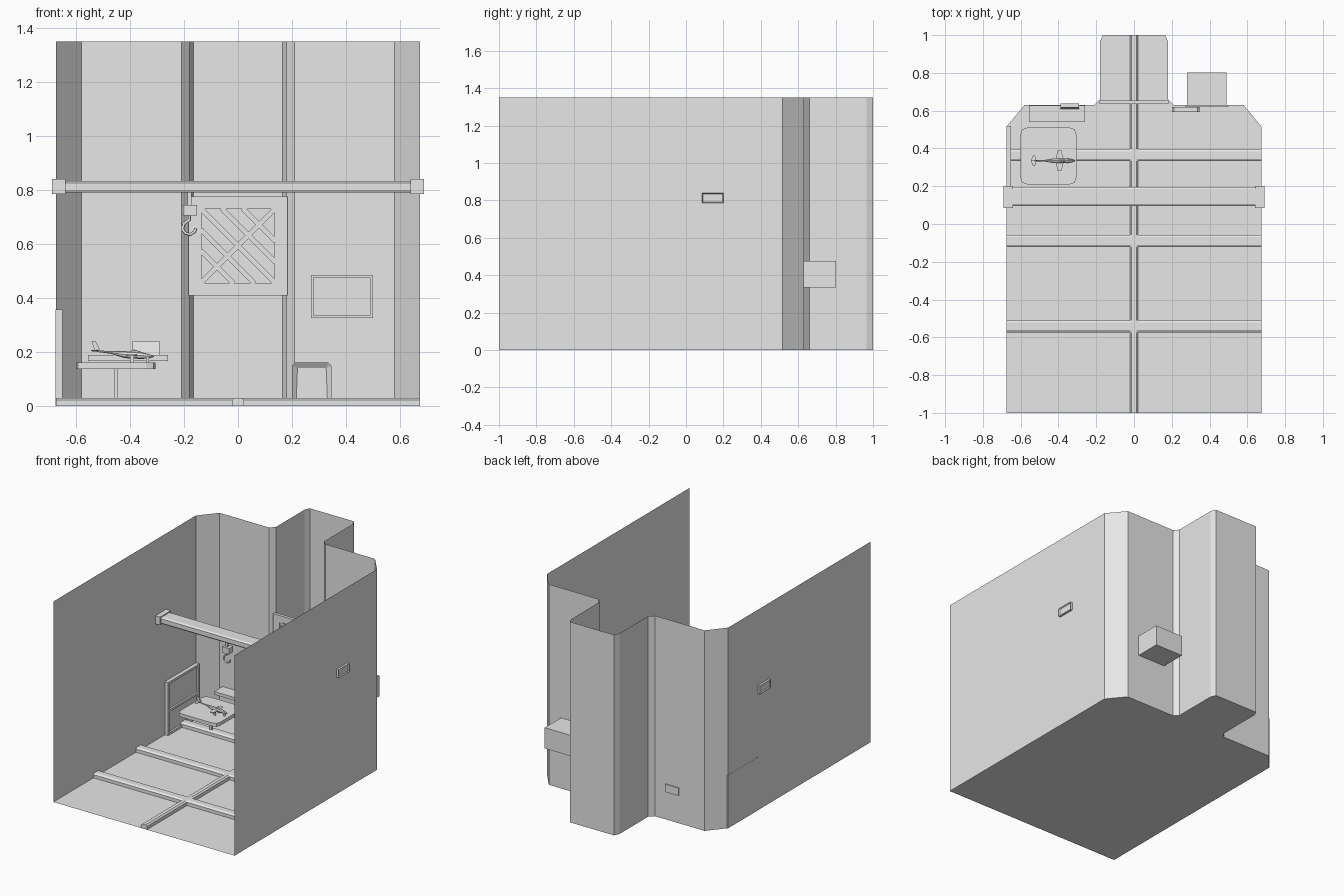
import bpy, bmesh, math
from mathutils import Vector, Matrix

if "Cube" in bpy.data.objects:
    bpy.data.objects.remove(bpy.data.objects["Cube"])

grey = bpy.data.materials.new("light_grey")
grey.diffuse_color = (0.8, 0.8, 0.8, 1)
grey.use_nodes = True
grey.node_tree.nodes["Principled BSDF"].inputs["Base Color"].default_value = grey.diffuse_color


def finish(name, bm):
    me = bpy.data.meshes.new(name)
    bm.to_mesh(me)
    bm.free()
    me.materials.append(grey)
    ob = bpy.data.objects.new(name, me)
    bpy.context.collection.objects.link(ob)
    return ob


def add_box(bm, x0, x1, y0, y1, z0, z1, rot=None):
    c = Vector(((x0 + x1) / 2, (y0 + y1) / 2, (z0 + z1) / 2))
    m = Matrix.Translation(c) @ (rot or Matrix()) @ Matrix.Diagonal((x1 - x0, y1 - y0, z1 - z0, 1))
    return bmesh.ops.create_cube(bm, size=1, matrix=m)["verts"]


def boxes(name, *dims):
    bm = bmesh.new()
    for d in dims:
        add_box(bm, *d)
    return finish(name, bm)


def prism(name, pts, offset, inset=None):
    """Extrude a 3D outline by offset; optionally recess the starting face."""
    bm = bmesh.new()
    face = bm.faces.new([bm.verts.new(p) for p in pts])
    r = bmesh.ops.extrude_face_region(bm, geom=[face], use_keep_orig=True)
    vs = [g for g in r["geom"] if isinstance(g, bmesh.types.BMVert)]
    bmesh.ops.translate(bm, verts=vs, vec=offset)
    bmesh.ops.recalc_face_normals(bm, faces=bm.faces)
    if inset:
        bmesh.ops.inset_region(bm, faces=[face], thickness=inset[0], depth=-inset[1])
    return finish(name, bm)


def loft(bm, sections, n=8):
    """Round body along x from (x, y, z, radius) sections."""
    rings = [[bm.verts.new((x, y + r * math.cos(2 * math.pi * i / n), z + r * math.sin(2 * math.pi * i / n)))
              for i in range(n)] for x, y, z, r in sections]
    for a, b in zip(rings, rings[1:]):
        for i in range(n):
            j = (i + 1) % n
            bm.faces.new((a[i], a[j], b[j], b[i]))
    bm.faces.new(rings[0][::-1])
    bm.faces.new(rings[-1])


# Room outline, right half mirrored to the left
half = [(0.675, -1), (0.675, 0.515), (0.58, 0.63), (0.21, 0.63), (0.18, 0.66), (0.18, 0.965), (0.165, 1)]
outline = half + [(-x, y) for x, y in reversed(half)]
H = 1.35

# Walls: thin sheets, with a hole for the window recess
bm = bmesh.new()


def quad(*pts):
    bm.faces.new([bm.verts.new(p) for p in pts])


def wall(p, q, z0=0, z1=H):
    quad((*p, z1), (*q, z1), (*q, z0), (*p, z0))


wx0, wx1, wz0, wz1, wy = 0.28, 0.49, 0.335, 0.475, 0.63
for p, q in zip(outline, outline[1:]):
    if p == (0.58, 0.63):
        wall(p, (wx1, wy))
        wall((wx0, wy), q)
        wall((wx1, wy), (wx0, wy), 0, wz0)
        wall((wx1, wy), (wx0, wy), wz1, H)
    else:
        wall(p, q)
bmesh.ops.remove_doubles(bm, verts=bm.verts, dist=1e-5)
finish("walls", bm)

# Window recess behind the back wall
bm = bmesh.new()
wb = 0.803
wall((wx1, wy), (wx1, wb), wz0, wz1)
wall((wx1, wb), (wx0, wb), wz0, wz1)
wall((wx0, wb), (wx0, wy), wz0, wz1)
quad((wx0, wy, wz0), (wx1, wy, wz0), (wx1, wb, wz0), (wx0, wb, wz0))
quad((wx0, wb, wz1), (wx1, wb, wz1), (wx1, wy, wz1), (wx0, wy, wz1))
bmesh.ops.remove_doubles(bm, verts=bm.verts, dist=1e-5)
finish("window_recess", bm)
boxes("window_frame",
      (0.27, wx0, 0.622, wy, 0.325, 0.485), (wx1, 0.5, 0.622, wy, 0.325, 0.485),
      (wx0, wx1, 0.622, wy, 0.325, wz0), (wx0, wx1, 0.622, wy, wz1, 0.485))

# Floor with hollow raised ridges in a grid
bm = bmesh.new()
bm.faces.new([bm.verts.new((x, y, 0)) for x, y in outline])
rows = (0.365, -0.09, -0.542)
cuts = [((s * w, 0, 0), (1, 0, 0)) for w in (0.022, 0.012) for s in (-1, 1)]
cuts += [((0, r + s * w, 0), (0, 1, 0)) for r in rows for w in (0.032, 0.02) for s in (-1, 1)]
for co, no in cuts:
    bmesh.ops.bisect_plane(bm, geom=bm.verts[:] + bm.edges[:] + bm.faces[:], plane_co=co, plane_no=no)


def on_ridge(c, wx, wr):
    return abs(c.x) < wx or any(abs(c.y - r) < wr for r in rows)


ridge = [f for f in bm.faces if on_ridge(f.calc_center_median(), 0.022, 0.032)]
res = bmesh.ops.extrude_face_region(bm, geom=ridge)
for v in res["geom"]:
    if isinstance(v, bmesh.types.BMVert):
        v.co.z = 0.03 if on_ridge(v.co, 0.0125, 0.0205) else 0.022
finish("floor", bm)

# Crane beam with end carriages passing through the walls
beam = [(0.1, 0.79), (0.19, 0.79), (0.196, 0.8), (0.196, 0.826), (0.185, 0.833),
        (0.105, 0.833), (0.094, 0.826), (0.094, 0.8)]
prism("crane_beam", [(-0.645, y, z) for y, z in beam], (1.29, 0, 0))
for s, side in ((-1, "left"), (1, "right")):
    prism("crane_carriage_" + side,
          [(s * 0.69, y, z) for y, z in ((0.085, 0.785), (0.2, 0.785), (0.2, 0.84), (0.085, 0.84))],
          (-s * 0.05, 0, 0), (0.008, 0.006))

# Hoist block, cable and hook
boxes("hoist_block", (-0.203, -0.152, 0.12, 0.165, 0.705, 0.745))
boxes("hoist_cable", (-0.188, -0.172, 0.134, 0.15, 0.745, 0.792))
cu = bpy.data.curves.new("hook_path", "CURVE")
cu.dimensions = "3D"
cu.bevel_depth, cu.bevel_resolution, cu.use_fill_caps = 0.006, 1, True
pts = [(-0.18, 0.705), (-0.18, 0.69), (-0.2, 0.675), (-0.206, 0.655),
       (-0.195, 0.64), (-0.177, 0.635), (-0.161, 0.645), (-0.156, 0.658)]
sp = cu.splines.new("POLY")
sp.points.add(len(pts) - 1)
for p, (x, z) in zip(sp.points, pts):
    p.co = (x, 0.142, z, 1)
tmp = bpy.data.objects.new("hook_path", cu)
bpy.context.collection.objects.link(tmp)
me = bpy.data.meshes.new_from_object(tmp.evaluated_get(bpy.context.evaluated_depsgraph_get()))
bpy.data.objects.remove(tmp)
me.materials.clear()
me.materials.append(grey)
bpy.context.collection.objects.link(bpy.data.objects.new("hoist_hook", me))

# Lattice panel across the alcove
bm = bmesh.new()
y0, y1, zc = 0.635, 0.655, 0.593
for d in ((-0.183, -0.135, 0.41, 0.776), (0.135, 0.183, 0.41, 0.776),
          (-0.135, 0.135, 0.41, 0.456), (-0.135, 0.135, 0.73, 0.776)):
    add_box(bm, d[0], d[1], y0, y1, d[2], d[3])
k = math.sqrt(0.5)
for off in (-0.11, -0.055, 0, 0.055, 0.11):
    h = 0.135 / k - abs(off) + 0.005
    cx, cz = off * k, zc + off * k
    add_box(bm, cx - h, cx + h, y0 + 0.003, y1 - 0.003, cz - 0.009, cz + 0.009,
            Matrix.Rotation(math.radians(45), 4, "Y"))
h = 0.135 / k + 0.005
add_box(bm, -h, h, y0 + 0.002, y1 - 0.002, zc - 0.009, zc + 0.009, Matrix.Rotation(math.radians(-45), 4, "Y"))
finish("lattice_panel", bm)

# Framed board on the left wall
bars = [(-0.662, -0.65, a, a + 0.015, 0, 0.358) for a in (0.185, 0.505)]
bars += [(-0.662, -0.65, 0.2, 0.505, a, a + 0.015) for a in (0, 0.155, 0.343)]
boxes("wall_board", (-0.676, -0.662, 0.185, 0.52, 0, 0.358), *bars)

# Low hatch by the back wall
hatch = [(0.2, 0), (0.347, 0), (0.347, 0.148), (0.335, 0.16), (0.212, 0.16), (0.2, 0.148)]
prism("low_hatch", [(x, 0.592, z) for x, z in hatch], (0, 0.028, 0), (0.022, 0.014))

# Shelf and monitor at the back
boxes("shelf", (-0.555, -0.26, 0.54, 0.628, 0.167, 0.188))
prism("monitor", [(-0.39, y, z) for y, z in ((0.608, 0.188), (0.638, 0.188), (0.638, 0.24), (0.618, 0.24))],
      (0.1, 0, 0))

# Table: chamfered top on a single post
corner = [(0.148, 0.115), (0.139, 0.141), (0.113, 0.15)]
top = []
for sx, sy in ((1, 1), (-1, 1), (-1, -1), (1, -1)):
    c = [(-0.453 + sx * x, 0.36 + sy * y, 0.137) for x, y in corner]
    top += c if sx * sy > 0 else c[::-1]
prism("table_top", top, (0, 0, 0.023))
boxes("table_post", (-0.459, -0.444, 0.352, 0.368, 0, 0.137))

# Small model aircraft on the table
py = 0.335
bm = bmesh.new()
loft(bm, [(-0.545, py, 0.205, 0.002), (-0.47, py, 0.198, 0.005), (-0.42, py, 0.19, 0.013),
          (-0.36, py, 0.187, 0.013), (-0.33, py, 0.184, 0.008), (-0.312, py, 0.183, 0.002)])
loft(bm, [(-0.40, py, 0.198, 0.004), (-0.385, py, 0.2, 0.009), (-0.36, py, 0.196, 0.005)])
finish("aircraft_body", bm)
prism("aircraft_wing", [(-0.405, py - 0.055, 0.185), (-0.385, py - 0.055, 0.185), (-0.37, py, 0.185),
                        (-0.385, py + 0.055, 0.185), (-0.405, py + 0.055, 0.185), (-0.415, py, 0.185)],
      (0, 0, 0.005))
prism("aircraft_tailplane", [(-0.53 + 0.013 * math.cos(a * math.pi / 5), py + 0.03 * math.sin(a * math.pi / 5), 0.203)
                             for a in range(10)], (0, 0, 0.004))
prism("aircraft_fin", [(x, py - 0.002, z) for x, z in
                       ((-0.53, 0.2), (-0.508, 0.2), (-0.528, 0.24), (-0.543, 0.24))], (0, 0.004, 0))
boxes("aircraft_gear", *[(-0.4, -0.385, py + s * 0.022 - 0.004, py + s * 0.022 + 0.004, 0.16, 0.187)
                         for s in (-1, 1)], (-0.34, -0.33, py - 0.003, py + 0.003, 0.16, 0.182))
